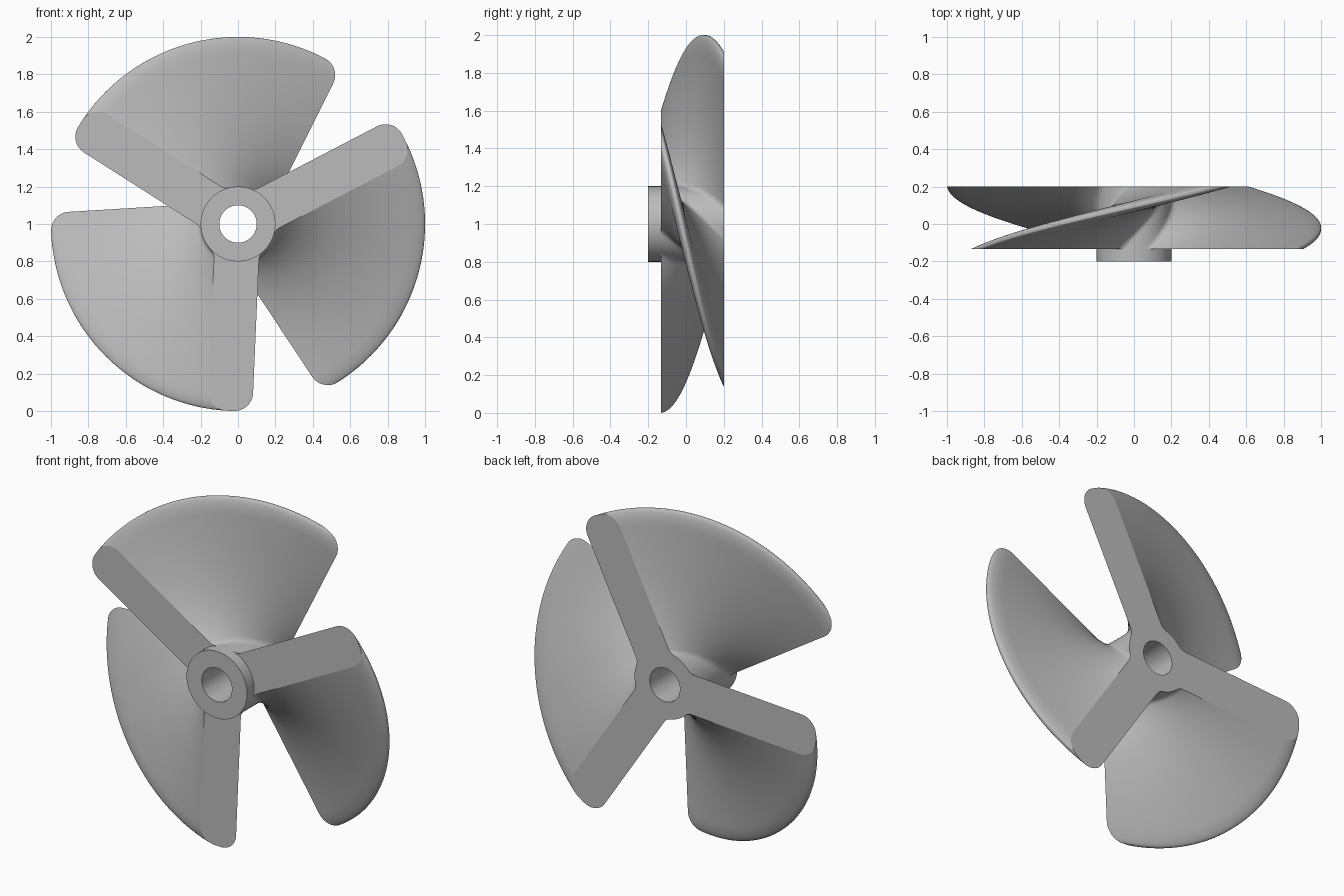
import bpy
import bmesh
from math import sin, cos, pi, radians, sqrt, atan2

if "Cube" in bpy.data.objects:
    bpy.data.objects.remove(bpy.data.objects["Cube"])

# Main dimensions
FRONT, BACK, COLLAR_FRONT = -0.133, 0.2, -0.2
HUB_R, BORE_R, TIP_R = 0.2, 0.1, 1.0
HALF_W, FILLET, CORNER = 0.12, 0.06, 0.1
START, TWIST = radians(27.5), radians(-84)
LEVELS, BORE_SEGS = 48, 64

grey = bpy.data.materials.new("plain_grey")
grey.use_nodes = True
grey.diffuse_color = (0.5, 0.5, 0.5, 1)
grey.node_tree.nodes["Principled BSDF"].inputs["Base Color"].default_value = (0.5, 0.5, 0.5, 1)


def arc(cx, cy, r, a0, a1, n):
    """Points along an arc, both ends included."""
    return [(cx + r * cos(a0 + (a1 - a0) * i / n),
             cy + r * sin(a0 + (a1 - a0) * i / n)) for i in range(n + 1)]


def arm_outline():
    """One arm pointing along +x, from hub notch to hub notch."""
    fy = -(HALF_W + FILLET)
    fx = sqrt((HUB_R + FILLET) ** 2 - fy ** 2)
    hub_angle = atan2(fy, fx)
    cy = CORNER - HALF_W
    cx = sqrt((TIP_R - CORNER) ** 2 - cy ** 2)
    half = arc(0, 0, HUB_R, -pi / 3, hub_angle, 4)
    half += arc(fx, fy, FILLET, hub_angle + pi, pi / 2, 6)[1:]
    half += [(fx + (cx - fx) * i / 14, -HALF_W) for i in range(1, 14)]
    half += arc(cx, cy, CORNER, -pi / 2, atan2(cy, cx), 12)
    half += [(TIP_R, 0)]
    return half + [(x, -y) for x, y in reversed(half[1:-1])]


def ring(bm, points, y, turn=0):
    """Add a closed loop of vertices at depth y, turned about the shaft."""
    c, s = cos(turn), sin(turn)
    return [bm.verts.new((a * c - b * s, y, 1 + a * s + b * c)) for a, b in points]


def bridge(bm, r0, r1):
    n = len(r0)
    return [bm.faces.new((r0[i], r0[(i + 1) % n], r1[(i + 1) % n], r1[i])) for i in range(n)]


def loop_edges(bm, r):
    return [bm.edges.get((r[i], r[i - 1])) for i in range(len(r))]


def finish(bm, name, sharp):
    bmesh.ops.recalc_face_normals(bm, faces=bm.faces)
    for f in bm.faces:
        f.smooth = True
    for e in sharp:
        e.smooth = False
    mesh = bpy.data.meshes.new(name)
    bm.to_mesh(mesh)
    bm.free()
    mesh.materials.append(grey)
    obj = bpy.data.objects.new(name, mesh)
    bpy.context.collection.objects.link(obj)


circle = arc(0, 0, 1, 0, 2 * pi, BORE_SEGS)[:-1]
bore = [(x * BORE_R, y * BORE_R) for x, y in circle]
rim = [(x * HUB_R, y * HUB_R) for x, y in circle]

# Three-armed section swept backwards with a twist
outline = []
for k in range(3):
    c, s = cos(k * 2 * pi / 3), sin(k * 2 * pi / 3)
    outline += [(x * c - y * s, x * s + y * c) for x, y in arm_outline()]

bm = bmesh.new()
rings = [ring(bm, outline, FRONT + (BACK - FRONT) * i / LEVELS, START + TWIST * i / LEVELS)
         for i in range(LEVELS + 1)]
for lower, upper in zip(rings, rings[1:]):
    bridge(bm, lower, upper)
bores = [ring(bm, bore, FRONT), ring(bm, bore, BACK)]
bridge(bm, *bores)

# Flat end faces around the bore
sharp = []
for outer, inner in ((rings[0], bores[0]), (rings[-1], bores[1])):
    edges = loop_edges(bm, outer) + loop_edges(bm, inner)
    sharp += edges
    bmesh.ops.triangle_fill(bm, use_beauty=True, use_dissolve=False, edges=edges)
finish(bm, "twisted_blades", sharp)

# Front collar, a short tube
bm = bmesh.new()
loops = [ring(bm, rim, FRONT + 0.01), ring(bm, rim, COLLAR_FRONT),
         ring(bm, bore, COLLAR_FRONT), ring(bm, bore, FRONT + 0.01)]
for i in range(4):
    bridge(bm, loops[i], loops[(i + 1) % 4])
sharp = [e for r in loops for e in loop_edges(bm, r)]
finish(bm, "hub_collar", sharp)
